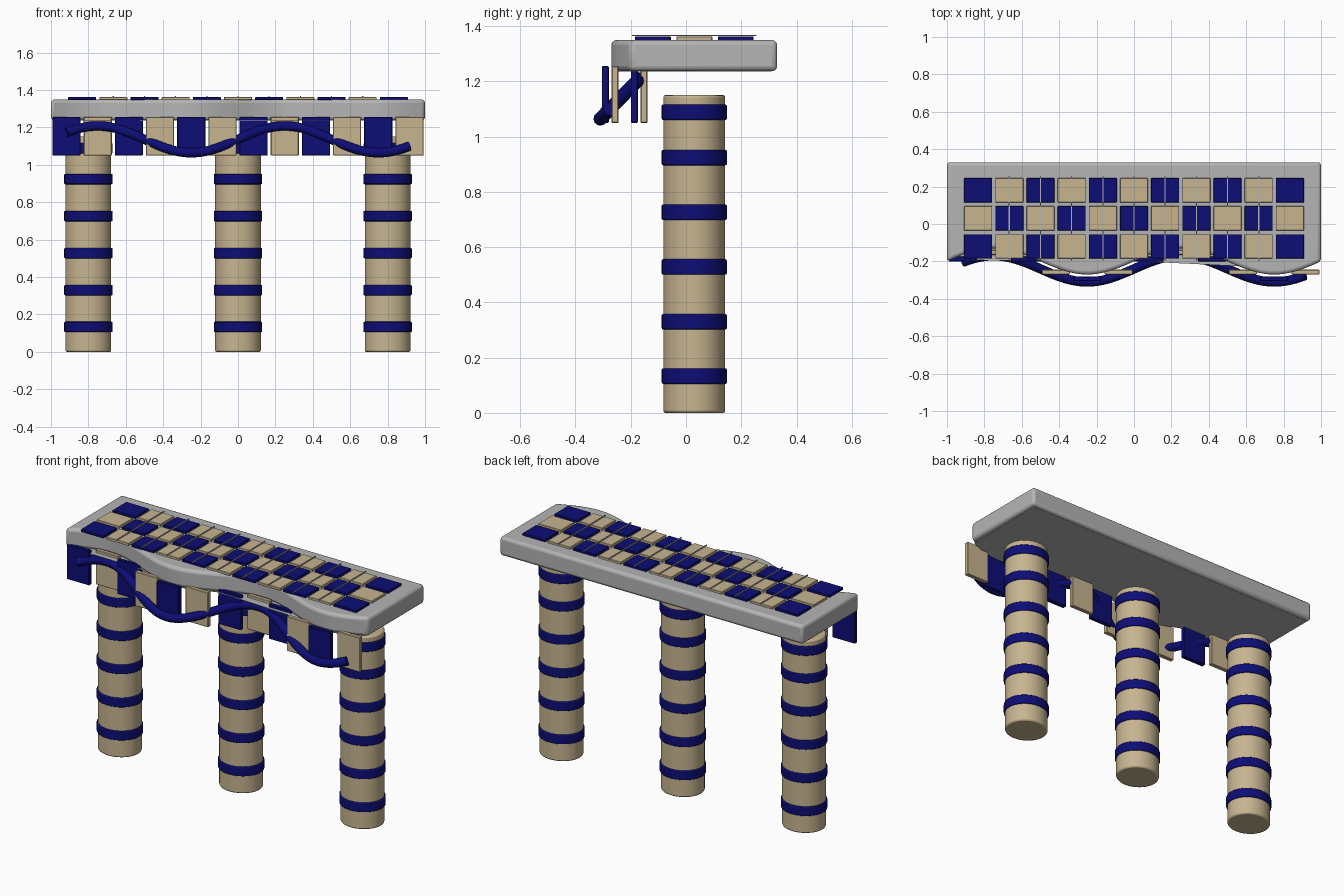
import bpy, bmesh, math

if "Cube" in bpy.data.objects:
    bpy.data.objects.remove(bpy.data.objects["Cube"], do_unlink=True)


def material(name, rgb):
    m = bpy.data.materials.new(name)
    m.use_nodes = True
    m.diffuse_color = (*rgb, 1)
    m.node_tree.nodes["Principled BSDF"].inputs["Base Color"].default_value = (*rgb, 1)
    return m


NAVY = material("navy_blue", (0.004, 0.004, 0.18))
SAND = material("sand", (0.57, 0.46, 0.28))
STONE = material("light_grey", (0.46, 0.46, 0.46))


def finish(bm, name, mat, bevel=0.0, segments=2, smooth=True):
    bmesh.ops.recalc_face_normals(bm, faces=bm.faces)
    mesh = bpy.data.meshes.new(name)
    bm.to_mesh(mesh)
    bm.free()
    ob = bpy.data.objects.new(name, mesh)
    bpy.context.collection.objects.link(ob)
    mesh.materials.append(mat)
    if bevel:
        mod = ob.modifiers.new("bevel", "BEVEL")
        mod.width = bevel
        mod.segments = segments
        mod.limit_method = "ANGLE"
        mod.angle_limit = math.radians(40)
    if smooth:
        bpy.ops.object.select_all(action="DESELECT")
        ob.select_set(True)
        bpy.context.view_layer.objects.active = ob
        bpy.ops.object.shade_smooth_by_angle(angle=math.radians(35))
    return ob


def box(name, mat, centre, size, bevel=0.0):
    bm = bmesh.new()
    bmesh.ops.create_cube(bm, size=1)
    bmesh.ops.scale(bm, vec=size, verts=bm.verts)
    bmesh.ops.translate(bm, vec=centre, verts=bm.verts)
    return finish(bm, name, mat, bevel, 1, smooth=False)


def drum(name, mat, x, y, z0, z1, rx, ry, bevel):
    bm = bmesh.new()
    bmesh.ops.create_cone(bm, cap_ends=True, segments=48, radius1=1, radius2=1, depth=1)
    bmesh.ops.scale(bm, vec=(rx, ry, z1 - z0), verts=bm.verts)
    bmesh.ops.translate(bm, vec=(x, y, (z0 + z1) / 2), verts=bm.verts)
    return finish(bm, name, mat, bevel)


def prism(name, mat, outline, z0, z1, bevel=0.0):
    bm = bmesh.new()
    face = bm.faces.new([bm.verts.new((x, y, z0)) for x, y in outline])
    top = bmesh.ops.extrude_face_region(bm, geom=[face])["geom"]
    bmesh.ops.translate(bm, vec=(0, 0, z1 - z0),
                        verts=[v for v in top if isinstance(v, bmesh.types.BMVert)])
    return finish(bm, name, mat, bevel, 3)


def wave(x):
    return math.sin(2 * math.pi * x)


MID_Y = 0.03
STEP = 1 / 6

# Banded columns
for side, x in (("right", -0.8), ("middle", 0.0), ("left", 0.8)):
    drum(f"column_{side}", SAND, x, MID_Y, 0, 1.15, 0.122, 0.112, 0.008)
    for i, z in enumerate((0.133, 0.33, 0.528, 0.726, 0.924, 1.088)):
        drum(f"column_{side}_band_{i + 1}", NAVY, x, MID_Y,
             z - 0.028, z + 0.028, 0.129, 0.118, 0.005)

# Slab with a wavy front edge
front = [(-1 + i / 32, -0.2 + 0.07 * wave(-1 + i / 32)) for i in range(65)]
prism("slab", STONE, front + [(1, 0.33), (-1, 0.33)], 1.237, 1.349, 0.018)

# Thin underside sheet that bridges the hollows of the wave
chords = [(-0.99, -0.19), (-0.5, -0.2)]
chords += [p for p in front if -0.5 < p[0] < 0.03]
chords += [(0.04, -0.2), (0.55, -0.225)]
chords += [p for p in front if 0.56 < p[0] < 0.99]
prism("underside_sheet", STONE, chords + [(0.98, 0.31), (-0.98, 0.31)], 1.236, 1.239)

# Chequered tiles on top
for row in range(3):
    for k in range(-5, 6):
        mat = NAVY if (row + k) % 2 else SAND
        box(f"top_tile_{row + 1}_{k + 6}", mat,
            (k * STEP, MID_Y + (row - 1) * 0.15, 1.354), (0.15, 0.13, 0.016), 0.002)

# Thin rods lying across the tiles
for k in range(-4, 5):
    box(f"top_rod_{k + 5}", STONE, (k * STEP, MID_Y, 1.3655), (0.006, 0.45, 0.005))

# Hanging plates following the wave
for i in range(12):
    x = (i - 5.5) * STEP
    box(f"hanging_plate_{i + 1}", SAND if i % 2 else NAVY,
        (x, -0.222 + 0.07 * wave(x), 1.152), (0.15, 0.025, 0.206), 0.003)

# Wavy rope in front of the plates
curve = bpy.data.curves.new("rope", "CURVE")
curve.dimensions = "3D"
curve.bevel_depth = 0.025
curve.bevel_resolution = 4
curve.use_fill_caps = True
spline = curve.splines.new("POLY")
COUNT = 64
spline.points.add(COUNT)
for i, p in enumerate(spline.points):
    x = -0.915 + 1.83 * i / COUNT
    p.co = (x, -0.24 + 0.07 * wave(x), 1.136 + 0.072 * wave(x), 1)
spline.use_smooth = True
rope = bpy.data.objects.new("rope", curve)
bpy.context.collection.objects.link(rope)
curve.materials.append(NAVY)
